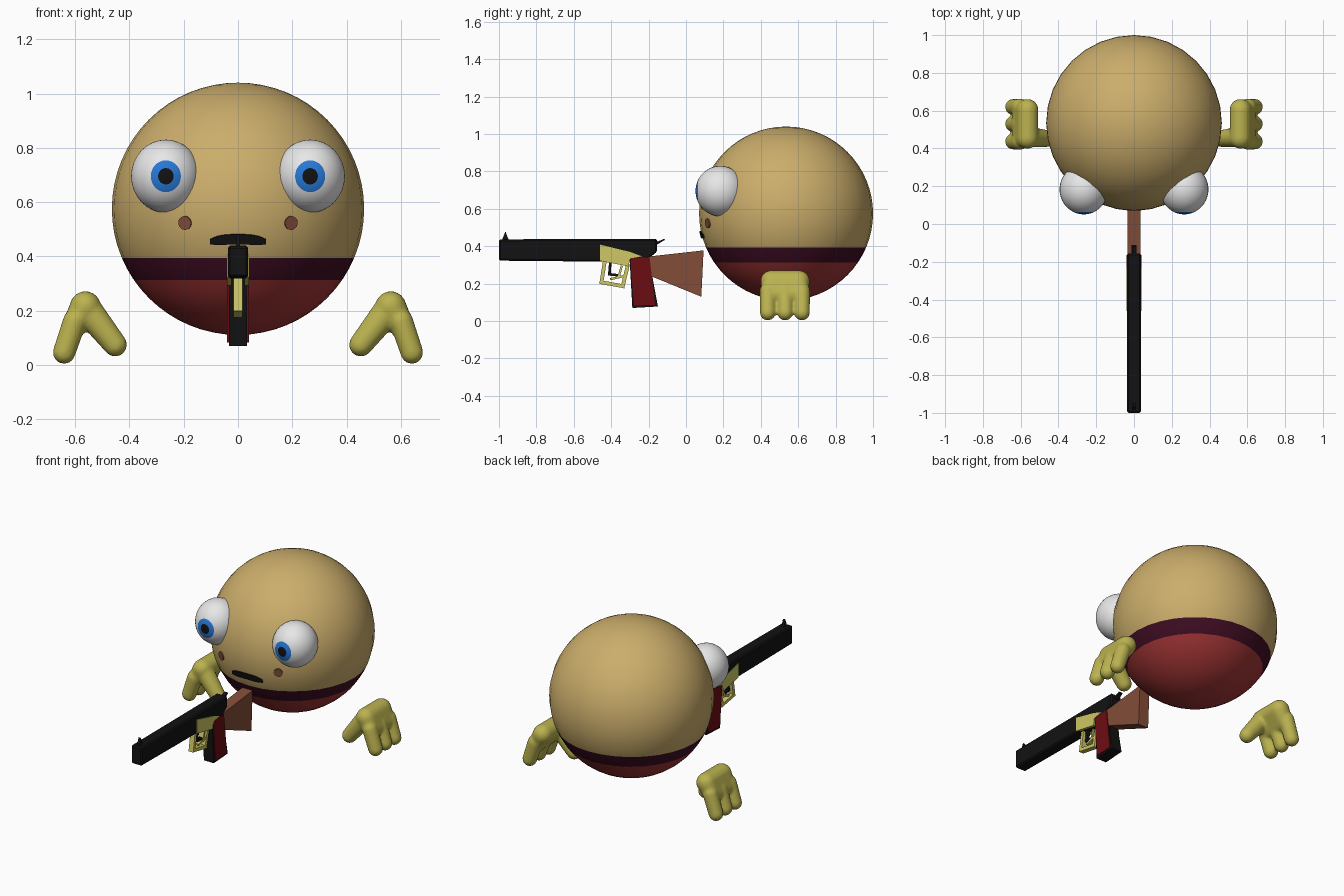
import bpy, bmesh, math
from mathutils import Vector, Matrix

if "Cube" in bpy.data.objects:
    bpy.data.objects.remove(bpy.data.objects["Cube"])

COLORS = {
    "tan_skin": (0.60, 0.42, 0.147), "maroon_belt": (0.05, 0.004, 0.017),
    "red_trousers": (0.36, 0.035, 0.035), "eye_white": (0.80, 0.80, 0.80),
    "iris_blue": (0.02, 0.19, 0.68), "black": (0.006, 0.006, 0.006),
    "brown_wood": (0.23, 0.075, 0.04), "grip_red": (0.15, 0.004, 0.006),
    "olive_glove": (0.50, 0.45, 0.08), "brass": (0.62, 0.58, 0.13),
}
MATS = {}
for name, c in COLORS.items():
    MATS[name] = bpy.data.materials.new(name)
    MATS[name].diffuse_color = (*c, 1)

BODY_C, BODY_R = Vector((0, 0.535, 0.575)), 0.465


def finish(bm, name, mats, smooth=False):
    bmesh.ops.recalc_face_normals(bm, faces=bm.faces)
    mesh = bpy.data.meshes.new(name)
    bm.to_mesh(mesh)
    bm.free()
    ob = bpy.data.objects.new(name, mesh)
    bpy.context.collection.objects.link(ob)
    for m in mats:
        mesh.materials.append(MATS[m])
    if smooth:
        for p in mesh.polygons:
            p.use_smooth = True
    return ob


def prism(name, pts, x0, x1, mat, bevel=0):
    """Side profile of (y, z) points extruded from x0 to x1."""
    bm = bmesh.new()
    f = bm.faces.new([bm.verts.new((x0, y, z)) for y, z in pts])
    ext = bmesh.ops.extrude_face_region(bm, geom=[f])
    vs = [v for v in ext["geom"] if isinstance(v, bmesh.types.BMVert)]
    bmesh.ops.translate(bm, verts=vs, vec=(x1 - x0, 0, 0))
    ob = finish(bm, name, [mat])
    if bevel:
        mod = ob.modifiers.new("bevel", "BEVEL")
        mod.width, mod.segments = bevel, 1
    return ob


def bar(name, a, b, thick, half, mat):
    """Straight strip between two (y, z) points."""
    a, b = Vector(a), Vector(b)
    d = (b - a).normalized() * thick / 2
    n = Vector((-d.y, d.x))
    return prism(name, [a - d + n, b + d + n, b + d - n, a - d - n], -half, half, mat)


def body_y(x, z):
    return BODY_C.y - math.sqrt(BODY_R ** 2 - x * x - (z - BODY_C.z) ** 2)


# Body: ball cut at the belt heights and coloured by height
bm = bmesh.new()
bmesh.ops.create_uvsphere(bm, u_segments=32, v_segments=32, radius=BODY_R)
bmesh.ops.translate(bm, verts=bm.verts, vec=BODY_C)
for z in (0.312, 0.393):
    bmesh.ops.bisect_plane(bm, geom=bm.verts[:] + bm.edges[:] + bm.faces[:],
                           plane_co=(0, 0, z), plane_no=(0, 0, 1))
for f in bm.faces:
    h = f.calc_center_median().z
    f.material_index = 2 if h < 0.312 else 1 if h < 0.393 else 0
finish(bm, "body", ["tan_skin", "maroon_belt", "red_trousers"], True)

for s, side in ((1, "right"), (-1, "left")):
    # Eyes: pupil and iris are the rings around the front pole
    bm = bmesh.new()
    bmesh.ops.create_uvsphere(bm, u_segments=32, v_segments=28, radius=1)
    for f in bm.faces:
        t = math.degrees(f.calc_center_median().normalized().angle(Vector((0, 0, 1))))
        f.material_index = 2 if t < 12.86 else 1 if t < 25.7 else 0
    bmesh.ops.rotate(bm, verts=bm.verts, matrix=Matrix.Rotation(math.pi / 2, 3, "X"))
    bmesh.ops.scale(bm, verts=bm.verts, vec=(0.128, 0.132, 0.135))
    bmesh.ops.translate(bm, verts=bm.verts, vec=(s * 0.266, 0.183, 0.695))
    finish(bm, side + "_eye", ["eye_white", "iris_blue", "black"], True)

    # Cheek spots: thin discs lying on the face
    p = Vector((s * 0.195, body_y(0.195, 0.523), 0.523))
    n = (p - BODY_C).normalized()
    bm = bmesh.new()
    bmesh.ops.create_cone(bm, cap_ends=True, segments=12, radius1=0.026,
                          radius2=0.026, depth=0.009)
    rot = n.to_track_quat("Z", "Y").to_matrix().to_4x4()
    bmesh.ops.transform(bm, verts=bm.verts, matrix=Matrix.Translation(p) @ rot)
    finish(bm, side + "_cheek_spot", ["brown_wood"])

# Moustache: curved strip laid over the face
bm = bmesh.new()
rows = []
N = 20
for i in range(N + 1):
    u = -1 + 2 * i / N
    x = 0.103 * u
    mid = 0.463 - 0.009 * u * u
    half = 0.018 * max(0.25, (1 - abs(u) ** 5)) ** 0.5
    rows.append([bm.verts.new((x, body_y(x, z) - 0.005, z))
                 for z in (mid - half, mid, mid + half)])
for a, b in zip(rows, rows[1:]):
    for k in range(2):
        bm.faces.new((a[k], b[k], b[k + 1], a[k + 1]))
stache = finish(bm, "moustache", ["black"])
mod = stache.modifiers.new("thickness", "SOLIDIFY")
mod.thickness, mod.offset = 0.008, 0


# Gloves: rounded hulls fused together
def hull(bm, balls):
    part = bmesh.new()
    for x, y, z, r in balls:
        bmesh.ops.create_icosphere(part, subdivisions=3, radius=r,
                                   matrix=Matrix.Translation((x, y, z)))
    res = bmesh.ops.convex_hull(part, input=part.verts)
    inside = [g for g in res["geom_interior"] if isinstance(g, bmesh.types.BMVert)]
    bmesh.ops.delete(part, geom=inside, context="VERTS")
    tmp = bpy.data.meshes.new("tmp")
    part.to_mesh(tmp)
    part.free()
    bm.from_mesh(tmp)
    bpy.data.meshes.remove(tmp)


for s, side in ((1, "right"), (-1, "left")):
    bm = bmesh.new()
    hull(bm, [(s * x, y, z, r) for x, z, r in ((0.563, 0.214, 0.057), (0.602, 0.145, 0.045))
              for y in (0.455, 0.605)])
    for y in (0.437, 0.53, 0.62):
        hull(bm, [(s * 0.602, y, 0.16, 0.044), (s * 0.641, y, 0.045, 0.042)])
    hull(bm, [(s * 0.557, 0.46, 0.205, 0.055), (s * 0.453, 0.452, 0.074, 0.044)])
    glove = finish(bm, side + "_glove", ["olive_glove"], True)
    mod = glove.modifiers.new("fuse", "REMESH")
    mod.mode, mod.voxel_size, mod.use_smooth_shade = "VOXEL", 0.009, True
    mod = glove.modifiers.new("soften", "SMOOTH")
    mod.factor, mod.iterations = 0.5, 4

# Gun: barrel and receiver, sights, stock
prism("barrel", [(-1, 0.323), (-0.46, 0.318), (-0.3, 0.318), (-0.2, 0.335),
                 (-0.155, 0.37), (-0.155, 0.44), (-1, 0.437)], -0.037, 0.037, "black", 0.008)
prism("front_sight", [(-0.985, 0.43), (-0.945, 0.43), (-0.957, 0.455), (-0.965, 0.48)],
      -0.008, 0.008, "black")
prism("hammer", [(-0.17, 0.435), (-0.17, 0.40), (-0.112, 0.434), (-0.118, 0.44),
                 (-0.15, 0.425)], -0.012, 0.012, "black")
prism("stock", [(-0.205, 0.247), (-0.2, 0.345), (0.094, 0.378), (0.082, 0.13)],
      -0.035, 0.035, "brown_wood")

# Grip with coloured side panels
prism("grip", [(-0.302, 0.34), (-0.2, 0.345), (-0.15, 0.078), (-0.287, 0.07)],
      -0.034, 0.034, "black")
for s, side in ((1, "right"), (-1, "left")):
    prism(side + "_grip_panel", [(-0.298, 0.335), (-0.195, 0.342), (-0.165, 0.087),
                                 (-0.278, 0.083)], s * 0.032, s * 0.04, "grip_red")
    # Brass receiver side plates
    prism(side + "_receiver_plate", [(-0.46, 0.409), (-0.30, 0.37), (-0.235, 0.346),
                                     (-0.30, 0.335), (-0.306, 0.292), (-0.46, 0.322)],
          s * 0.024, s * 0.041, "brass")

# Trigger guard loop and trigger
guard = [(-0.435, 0.315), (-0.452, 0.207), (-0.338, 0.187), (-0.312, 0.295)]
for i in range(3):
    bar("trigger_guard_%d" % (i + 1), guard[i], guard[i + 1], 0.02, 0.016, "brass")
bar("guard_brace", (-0.40, 0.225), (-0.335, 0.24), 0.012, 0.014, "brass")
bar("guard_link", (-0.36, 0.235), (-0.345, 0.29), 0.012, 0.014, "brass")
bar("trigger", (-0.405, 0.31), (-0.41, 0.25), 0.014, 0.01, "black")
bar("trigger_foot", (-0.41, 0.25), (-0.365, 0.245), 0.014, 0.01, "black")

for m in bpy.data.materials:
    if m.users and not m.is_grease_pencil:
        m.use_nodes = True
        m.node_tree.nodes["Principled BSDF"].inputs["Base Color"].default_value = m.diffuse_color
